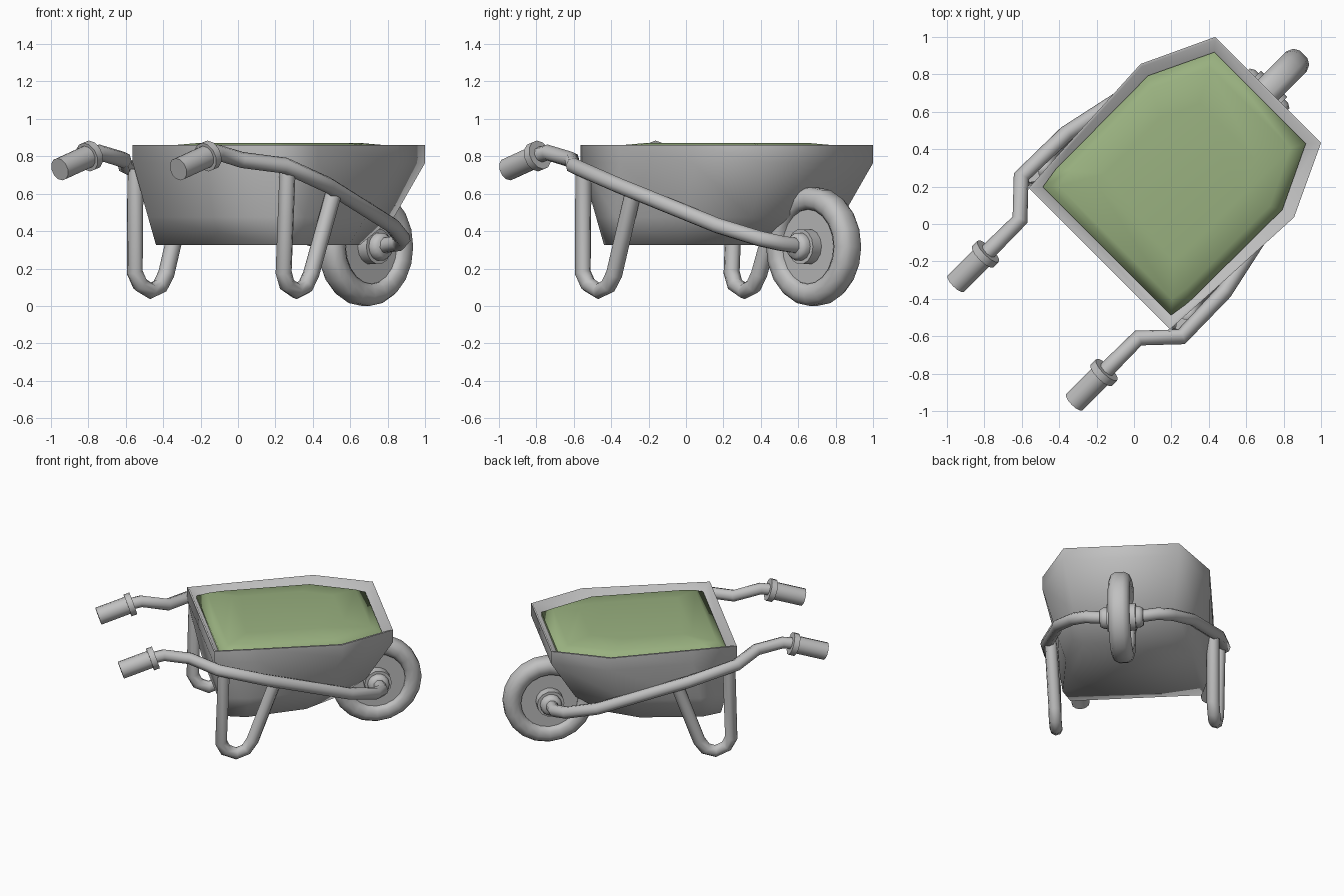
import bpy, bmesh, math
from mathutils import Matrix, Vector

if "Cube" in bpy.data.objects:
    bpy.data.objects.remove(bpy.data.objects["Cube"])

# The barrow is built pointing along +x, then turned to its diagonal stance
TURN = Matrix.Rotation(math.radians(45), 4, 'Z')


def material(name, color):
    m = bpy.data.materials.new(name)
    m.use_nodes = True
    m.diffuse_color = (*color, 1)
    m.node_tree.nodes["Principled BSDF"].inputs["Base Color"].default_value = (*color, 1)
    return m


GREY = material("plain grey", (0.53, 0.53, 0.53))
GREEN = material("leaf green", (0.32, 0.44, 0.215))


def finish(obj, mat, angle):
    obj.data.materials.clear()
    obj.data.materials.append(mat)
    obj.matrix_world = TURN
    bpy.ops.object.select_all(action='DESELECT')
    obj.select_set(True)
    bpy.context.view_layer.objects.active = obj
    bpy.ops.object.shade_smooth_by_angle(angle=math.radians(angle))
    return obj


def loft(name, rings, mat, angle, closed=False):
    """Skin a list of equal rings; cap the ends unless the loft is closed."""
    bm = bmesh.new()
    loops = [[bm.verts.new(p) for p in ring] for ring in rings]
    n = len(loops[0])
    pairs = list(zip(loops, loops[1:]))
    if closed:
        pairs.append((loops[-1], loops[0]))
    for a, b in pairs:
        for i in range(n):
            j = (i + 1) % n
            bm.faces.new((a[i], a[j], b[j], b[i]))
    if not closed:
        bm.faces.new(loops[0][::-1])
        bm.faces.new(loops[-1])
    bmesh.ops.recalc_face_normals(bm, faces=bm.faces)
    mesh = bpy.data.meshes.new(name)
    bm.to_mesh(mesh)
    bm.free()
    obj = bpy.data.objects.new(name, mesh)
    bpy.context.collection.objects.link(obj)
    return finish(obj, mat, angle)


def outline(half, z):
    """Mirror the half-outline points, listed back to front, into a ring."""
    left = [(x, y, z) for x, y in half]
    return left + [(x, -y, z) for x, y, z in reversed(left)]


def tube(name, points, radius):
    curve = bpy.data.curves.new(name, 'CURVE')
    curve.dimensions = '3D'
    curve.bevel_depth = radius
    curve.bevel_resolution = 2
    curve.use_fill_caps = True
    spline = curve.splines.new('POLY')
    spline.points.add(len(points) - 1)
    for p, co in zip(spline.points, points):
        p.co = (*co, 1)
    obj = bpy.data.objects.new(name, curve)
    bpy.context.collection.objects.link(obj)
    bpy.ops.object.select_all(action='DESELECT')
    obj.select_set(True)
    bpy.context.view_layer.objects.active = obj
    bpy.ops.object.convert(target='MESH')
    return finish(bpy.context.view_layer.objects.active, GREY, 50)


def rod(name, a, b, radius, sides=12):
    """Straight cylinder between two points."""
    a, b = Vector(a), Vector(b)
    rot = (b - a).to_track_quat('Z', 'Y')
    ring = [rot @ Vector((radius * math.cos(t), radius * math.sin(t), 0))
            for t in (math.tau * i / sides for i in range(sides))]
    return loft(name, [[end + r for r in ring] for end in (a, b)], GREY, 50)


def wheel_part(name, profile, closed, sides=20):
    """Spin a (y, radius) profile about the axle."""
    rings = [[(AXLE_X + r * math.cos(t), y, AXLE_Z + r * math.sin(t))
              for t in (math.tau * i / sides for i in range(sides))]
             for y, r in profile]
    return loft(name, rings, GREY, 60, closed)


# Tray: rounded underside, upright rim band and a lip around the load
BASE = [(-0.165, 0.455), (-0.03, 0.497), (0.40, 0.437), (0.63, 0.29)]
BELLY = [(-0.198, 0.482), (-0.01, 0.518), (0.48, 0.487), (0.835, 0.345)]
RIM = [(-0.262, 0.534), (0.05, 0.552), (0.63, 0.58), (1.015, 0.40)]
LIP = [(-0.25, 0.52), (0.05, 0.538), (0.625, 0.566), (1.004, 0.39)]
INNER = [(-0.19, 0.47), (-0.07, 0.492), (0.61, 0.49), (0.94, 0.335)]
loft("tray", [outline(BASE, 0.325), outline(BELLY, 0.475), outline(RIM, 0.765),
              outline(RIM, 0.86), outline(LIP, 0.86), outline(INNER, 0.77)], GREY, 88)

# Load: shallow heap filling the tray
FILL = [(-0.205, 0.485), (-0.09, 0.503), (0.615, 0.507), (0.953, 0.346)]


def shrink(s):
    return [(0.33 + (x - 0.33) * s, y * s) for x, y in FILL]


loft("load", [outline(FILL, 0.775), outline(FILL, 0.812), outline(shrink(0.88), 0.855),
              outline(shrink(0.6), 0.872)], GREEN, 60)

# Wheel: broad rounded tyre, recessed disc and stepped hub
AXLE_X, AXLE_Z = 0.965, 0.317
tyre = [(-0.05, 0.2), (-0.07, 0.225), (-0.076, 0.265), (-0.06, 0.3), (-0.03, 0.317)]
tyre += [(-y, r) for y, r in reversed(tyre)]
wheel_part("tyre", tyre, True)
wheel_part("wheel_disc", [(-0.035, 0.215), (0.035, 0.215)], False)
hub = [(-0.15, 0.06), (-0.125, 0.075), (-0.1, 0.075), (-0.1, 0.095), (-0.03, 0.095)]
wheel_part("hub", hub + [(-y, r) for y, r in reversed(hub)], False, 14)

# Frame pipes, grips and legs, once per side
FRAME = [(-0.70, 0.447, 0.80), (-0.60, 0.447, 0.82), (-0.415, 0.447, 0.78),
         (-0.247, 0.606, 0.75), (0.085, 0.598, 0.645), (0.70, 0.465, 0.43),
         (0.90, 0.345, 0.36), (0.965, 0.25, 0.335), (0.965, 0.11, 0.32)]
LEG = [(-0.20, 0.575, 0.73), (-0.218, 0.563, 0.18), (-0.185, 0.555, 0.115),
       (-0.11, 0.55, 0.08), (-0.04, 0.55, 0.105), (0.005, 0.548, 0.17),
       (0.16, 0.562, 0.60)]
for side, s in (("left", 1), ("right", -1)):
    def flip(p):
        return (p[0], p[1] * s, p[2])
    tube(side + "_frame_pipe", [flip(p) for p in FRAME], 0.043)
    tube(side + "_leg", [flip(p) for p in LEG], 0.044)
    rod(side + "_grip", flip((-0.9, 0.448, 0.73)), flip((-0.675, 0.448, 0.803)), 0.062)
    rod(side + "_grip_collar", flip((-0.695, 0.448, 0.795)), flip((-0.655, 0.448, 0.808)), 0.08)
